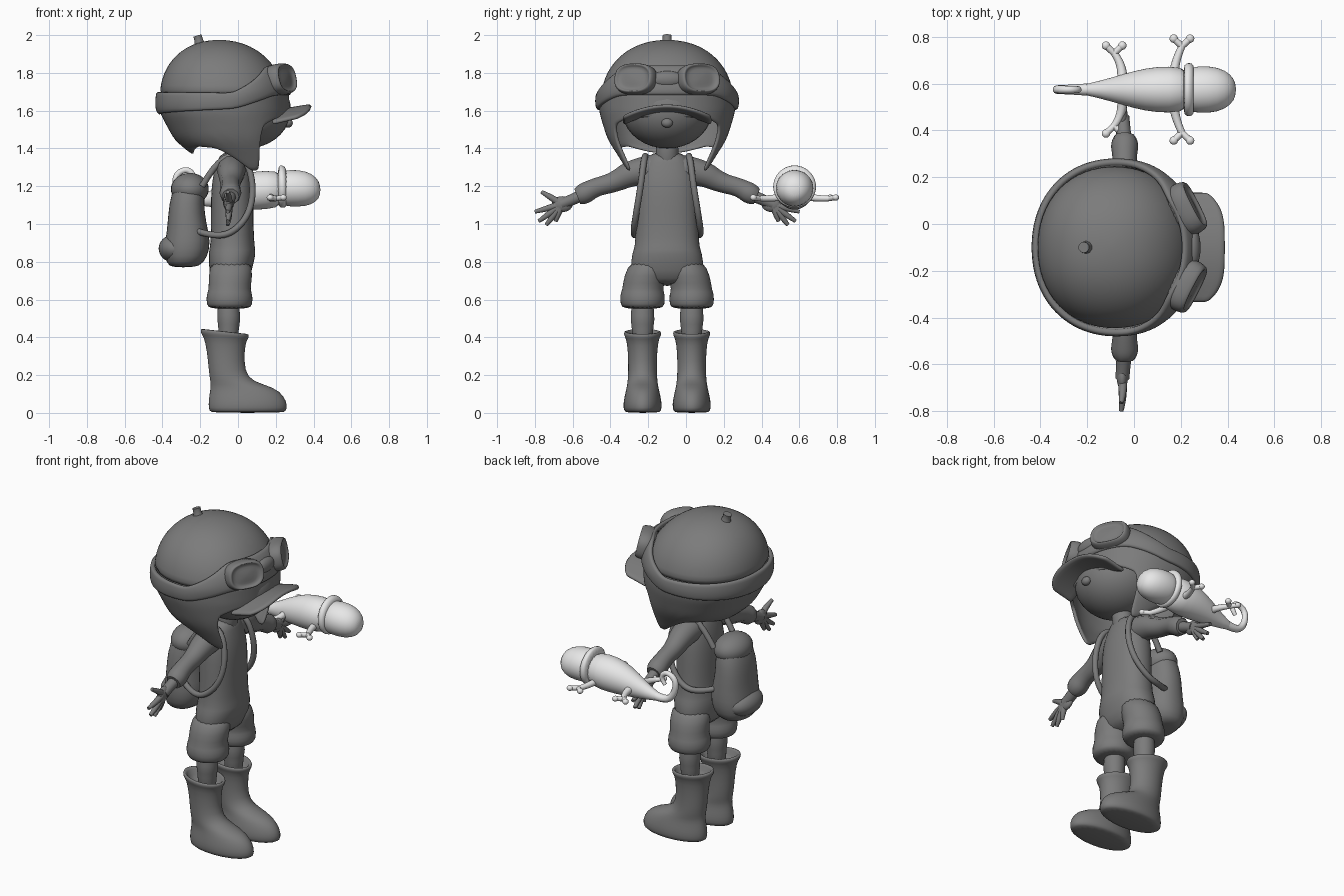
import bpy, bmesh, math
from mathutils import Matrix, Vector

cube = bpy.data.objects.get("Cube")
if cube:
    bpy.data.objects.remove(cube, do_unlink=True)

MID = -0.1      # centre line of the figure in y
PET_Y = 0.575   # centre line of the lizard in y
TO_X = Matrix(((0, 0, 1, 0), (1, 0, 0, 0), (0, 1, 0, 0), (0, 0, 0, 1)))


def material(name, value):
    m = bpy.data.materials.new(name)
    m.use_nodes = True
    col = (value, value, value, 1)
    m.diffuse_color = col
    m.node_tree.nodes["Principled BSDF"].inputs["Base Color"].default_value = col
    return m


DARK = material("dark grey", 0.2)
LIGHT = material("light grey", 0.8)


def finish(name, bm, mat, subsurf=0, thick=0):
    bmesh.ops.recalc_face_normals(bm, faces=bm.faces)
    me = bpy.data.meshes.new(name)
    bm.to_mesh(me)
    bm.free()
    me.materials.append(mat)
    me.shade_smooth()
    ob = bpy.data.objects.new(name, me)
    bpy.context.collection.objects.link(ob)
    if thick:
        s = ob.modifiers.new("thickness", "SOLIDIFY")
        s.thickness, s.offset = thick, 0
    if subsurf:
        ob.modifiers.new("smooth", "SUBSURF").levels = subsurf
        ob.modifiers["smooth"].render_levels = subsurf
    return ob


def loft(name, rings, mat=DARK, place=Matrix(), n=20, power=2.0, sub=1):
    """Rings are (height, centre a, centre b, radius a, radius b, tilt)."""
    bm = bmesh.new()
    loops = []
    for h, a, b, ra, rb, *tilt in rings:
        loop = []
        for i in range(n):
            t = math.tau * i / n
            c, s = math.cos(t), math.sin(t)
            k = (abs(c) ** power + abs(s) ** power) ** (-1 / power)
            lean = tilt[0] * c if tilt else 0
            loop.append(bm.verts.new(place @ Vector((a + ra * c * k, b + rb * s * k, h + lean))))
        loops.append(loop)
    for lo, hi in zip(loops, loops[1:]):
        for i in range(n):
            j = (i + 1) % n
            bm.faces.new((lo[i], lo[j], hi[j], hi[i]))
    bm.faces.new(loops[0][::-1])
    bm.faces.new(loops[-1])
    return finish(name, bm, mat, sub)


def sheet(name, f, nu, nv, closed, mat=DARK, thick=0.02):
    """Surface f(u, v) with u and v from 0 to 1, given thickness."""
    bm = bmesh.new()
    cols = [[bm.verts.new(f(i / nu, j / nv)) for j in range(nv + 1)]
            for i in range(nu if closed else nu + 1)]
    for i in range(nu):
        a, b = cols[i], cols[(i + 1) % len(cols)]
        for j in range(nv):
            bm.faces.new((a[j], b[j], b[j + 1], a[j + 1]))
    return finish(name, bm, mat, 1, thick)


def ball(name, centre, radii, mat=DARK):
    bm = bmesh.new()
    bmesh.ops.create_uvsphere(bm, u_segments=28, v_segments=18, radius=1,
                              matrix=Matrix.Translation(centre) @ Matrix.Diagonal((*radii, 1)))
    return finish(name, bm, mat)


def tube(name, points, radii, mat=DARK):
    cu = bpy.data.curves.new(name, "CURVE")
    cu.dimensions, cu.bevel_depth, cu.bevel_resolution = "3D", 1, 3
    cu.use_fill_caps = True
    sp = cu.splines.new("NURBS")
    sp.points.add(len(points) - 1)
    for i, (p, co) in enumerate(zip(sp.points, points)):
        p.co = (*co, 1)
        p.radius = radii[i] if isinstance(radii, (list, tuple)) else radii
    sp.order_u, sp.use_endpoint_u, sp.resolution_u = 3, True, 5
    sp.use_smooth = True
    cu.materials.append(mat)
    ob = bpy.data.objects.new(name, cu)
    bpy.context.collection.objects.link(ob)
    bpy.ops.object.select_all(action="DESELECT")
    ob.select_set(True)
    bpy.context.view_layer.objects.active = ob
    bpy.ops.object.convert(target="MESH")


def interp(x, table):
    for (x0, y0), (x1, y1) in zip(table, table[1:]):
        if x <= x1:
            t = max(0, (x - x0) / (x1 - x0))
            return y0 + t * (y1 - y0)
    return table[-1][1]


# Head and neck
ball("head", (0.045, MID, 1.605), (0.235, 0.24, 0.205))
ball("nose", (0.265, MID, 1.535), (0.025, 0.03, 0.025))
loft("neck", [(1.28, -0.01, MID, 0.065, 0.065), (1.38, 0, MID, 0.055, 0.06), (1.5, 0.01, MID, 0.06, 0.06)])

# Helmet dome with its stalk
dome = []
for i in range(11):
    t = math.pi / 2 * min(i / 10, 0.985)
    r = math.cos(t) ** 0.92
    dome.append((1.66 + 0.315 * math.sin(t), -0.08 - 0.02 * math.sin(t), MID, 0.335 * r, 0.352 * r))
loft("helmet_dome", dome, n=32, power=2.15)
tube("helmet_stalk", [(-0.2, MID, 1.93), (-0.205, MID, 1.965), (-0.215, MID, 1.998)], [0.04, 0.02, 0.024])

# Helmet sides: the hem dips into an ear flap on each side
SCALE = [(1.27, 0.55), (1.36, 0.7), (1.45, 0.87), (1.6, 1), (1.7, 1), (1.78, 0.94), (1.86, 0.79)]
HEM = [(0, 1.57), (38, 1.56), (55, 1.52), (64, 1.38), (72, 1.28), (86, 1.28), (98, 1.34),
       (112, 1.4), (135, 1.41), (160, 1.38), (180, 1.37)]
BAND_TOP = [(0, 1.84), (42, 1.84), (65, 1.75), (82, 1.695), (180, 1.7)]
BAND_LOW = [(0, 1.68), (42, 1.68), (80, 1.61), (180, 1.58)]


def helmet_point(u, z, grow):
    t = math.tau * u
    s = interp(z, SCALE)
    cx = -0.075 + (0.3 * (1 - s) if z < 1.6 else 0)
    c, sn = math.cos(t), math.sin(t)
    k = (abs(c) ** 2.15 + abs(sn) ** 2.15) ** (-1 / 2.15) * s * grow
    return Vector((cx + 0.335 * c * k, MID + 0.352 * sn * k, z))


def degrees(u):
    return 360 * min(u, 1 - u)


def side_point(u, v):
    low = interp(degrees(u), HEM)
    return helmet_point(u, low + (1.69 - low) * v, 1.0)


def band_point(u, v):
    low, top = interp(degrees(u), BAND_LOW), interp(degrees(u), BAND_TOP)
    return helmet_point(u, low + (top - low) * v, 1.025 + 0.02 * math.sin(math.pi * v))


sheet("helmet_sides", side_point, 72, 8, True)
sheet("helmet_band", band_point, 48, 5, True, thick=0.028)


def brim_point(u, v):
    w = 2 * u - 1
    reach = 0.21 * (1 - 0.35 * abs(w) ** 4)
    return Vector((0.18 + reach * v, MID + 0.235 * w, 1.59 + 0.035 * v - 0.06 * w * w))


sheet("helmet_brim", brim_point, 16, 5, False, thick=0.024)

# Goggles
for side in (-1, 1):
    place = (Matrix.Translation((0.235, MID + side * 0.17, 1.768))
             @ Matrix.Rotation(side * math.radians(27), 4, "Z")
             @ Matrix.Rotation(math.radians(-12), 4, "Y") @ TO_X)
    steps = [(-0.08, 1.05), (0.0, 1.06), (0.03, 0.98), (0.035, 0.86), (0.015, 0.78), (0.022, 0.4), (0.024, 0.05)]
    loft("goggle_lens", [(d, 0, 0, 0.112 * k, 0.08 * k) for d, k in steps], place=place, n=24, power=2.8)
ball("goggle_bridge", (0.25, MID, 1.765), (0.035, 0.09, 0.045))

# Torso with a hem line above the shorts
loft("torso", [(0.67, -0.045, MID, 0.085, 0.16), (0.75, -0.04, MID, 0.115, 0.2), (0.855, -0.03, MID, 0.128, 0.185),
               (0.87, -0.03, MID, 0.118, 0.172), (1.0, -0.03, MID, 0.112, 0.165), (1.15, -0.03, MID, 0.115, 0.162),
               (1.25, -0.03, MID, 0.105, 0.155), (1.33, -0.03, MID, 0.085, 0.125), (1.385, -0.02, MID, 0.065, 0.08)],
     power=2.3)

for side, word in ((-1, "right"), (1, "left")):
    def at(x, off, z):
        return (x, MID + side * off, z)

    y = MID + side * 0.13
    # Shorts leg, bare leg and boot
    loft(word + "_shorts_leg", [(0.82, -0.035, y - side * 0.04, 0.11, 0.1), (0.72, -0.04, y - side * 0.01, 0.118, 0.112),
                                (0.65, -0.045, y, 0.11, 0.108), (0.63, -0.045, y, 0.124, 0.12),
                                (0.57, -0.045, y, 0.124, 0.12), (0.55, -0.045, y, 0.105, 0.1)])
    loft(word + "_leg", [(0.34, -0.05, y, 0.055, 0.055), (0.45, -0.05, y, 0.052, 0.055),
                         (0.49, -0.048, y, 0.064, 0.066), (0.54, -0.05, y, 0.058, 0.06), (0.6, -0.05, y, 0.06, 0.06)])
    loft(word + "_boot", [(0.0, 0.05, y, 0.19, 0.085), (0.01, 0.052, y, 0.208, 0.1), (0.045, 0.052, y, 0.212, 0.104),
                          (0.09, 0.045, y, 0.2, 0.096), (0.135, 0.025, y, 0.172, 0.085),
                          (0.165, -0.035, y, 0.112, 0.08), (0.22, -0.06, y, 0.096, 0.076),
                          (0.33, -0.065, y, 0.1, 0.078), (0.395, -0.068, y, 0.115, 0.088, -0.01),
                          (0.41, -0.07, y, 0.13, 0.1, -0.012), (0.432, -0.07, y, 0.13, 0.1, -0.015),
                          (0.434, -0.068, y, 0.108, 0.082, -0.012), (0.36, -0.065, y, 0.09, 0.07)])
    # Arm, cuff and hand
    tube(word + "_sleeve", [at(-0.035, 0.08, 1.29), at(-0.035, 0.18, 1.275), at(-0.04, 0.28, 1.22), at(-0.04, 0.38, 1.195),
                            at(-0.04, 0.45, 1.155), at(-0.04, 0.475, 1.145)], [0.08, 0.075, 0.055, 0.05, 0.062, 0.045])
    tube(word + "_wrist", [at(-0.04, 0.42, 1.165), at(-0.045, 0.5, 1.13), at(-0.05, 0.56, 1.105)], [0.035, 0.03, 0.03])
    ball(word + "_palm", at(-0.05, 0.555, 1.105), (0.024, 0.055, 0.042))
    for off, z in ((0.7, 1.065), (0.68, 1.015), (0.64, 0.995), (0.59, 1.015), (0.665, 1.17)):
        tube(word + "_finger", [at(-0.05, 0.56, 1.105), at(-0.045, 0.45 * 0.56 + 0.55 * off, 0.4 * 1.105 + 0.6 * z),
                                at(-0.055, off, z)], [0.02, 0.018, 0.01])
    # Backpack strap
    tube(word + "_strap", [at(-0.19, 0.1, 1.2), at(-0.1, 0.11, 1.36), at(0.04, 0.12, 1.36), at(0.085, 0.14, 1.2),
                           at(0.06, 0.165, 1.05), at(-0.03, 0.18, 0.95), at(-0.13, 0.165, 0.935), at(-0.21, 0.12, 0.96)],
         0.017)

# Backpack with lid and lower pouch
loft("backpack", [(0.77, -0.29, MID, 0.06, 0.09), (0.79, -0.28, MID, 0.1, 0.135), (0.87, -0.27, MID, 0.125, 0.155),
                  (0.95, -0.265, MID, 0.112, 0.15), (1.06, -0.275, MID, 0.095, 0.142), (1.16, -0.265, MID, 0.09, 0.13),
                  (1.23, -0.25, MID, 0.07, 0.1), (1.255, -0.25, MID, 0.03, 0.05)], power=2.4)
ball("backpack_pouch", (-0.335, MID, 0.87), (0.085, 0.13, 0.075))
ball("backpack_lid", (-0.255, MID, 1.185), (0.1, 0.13, 0.085))

# Lizard: body, head with frill, curled tail
body = [(-0.24, 1.12, 0.018, 0.018), (-0.15, 1.13, 0.036, 0.04), (-0.05, 1.155, 0.066, 0.075),
        (0.05, 1.175, 0.094, 0.1), (0.15, 1.18, 0.103, 0.106), (0.25, 1.185, 0.09, 0.09)]
skull = [(0.2, 1.19, 0.09, 0.09), (0.28, 1.19, 0.104, 0.1), (0.36, 1.187, 0.098, 0.096),
         (0.415, 1.183, 0.068, 0.068), (0.437, 1.18, 0.025, 0.025)]
frill = [(0.21, 1.2, 0.1, 0.1), (0.222, 1.2, 0.116, 0.116), (0.25, 1.195, 0.116, 0.112), (0.26, 1.19, 0.095, 0.09)]
for name, rows in (("lizard_body", body), ("lizard_head", skull), ("lizard_frill", frill)):
    loft(name, [(x, PET_Y, z, ry, rz) for x, z, ry, rz in rows], LIGHT, TO_X)
tail = [(-0.2, 1.125), (-0.27, 1.115), (-0.325, 1.17), (-0.335, 1.26), (-0.27, 1.295), (-0.225, 1.25), (-0.26, 1.21)]
tube("lizard_tail", [(x, PET_Y, z) for x, z in tail], [0.026, 0.021, 0.019, 0.017, 0.016, 0.015, 0.011], LIGHT)

# Lizard legs with forked feet
for side in (-1, 1):
    for x, foot, reach in ((0.17, 0.205, 0.185), (-0.05, -0.085, 0.155)):
        ankle = (foot, PET_Y + side * reach, 1.135)
        tube("lizard_leg", [(x, PET_Y + side * 0.05, 1.145), (x, PET_Y + side * 0.11, 1.135), ankle],
             [0.022, 0.018, 0.015], LIGHT)
        for dx in (-0.035, 0.035):
            toe = (foot + dx, ankle[1] + side * 0.033, 1.14)
            tube("lizard_toe", [ankle, toe], 0.014, LIGHT)
            ball("lizard_toe_tip", toe, (0.018, 0.018, 0.016), LIGHT)
